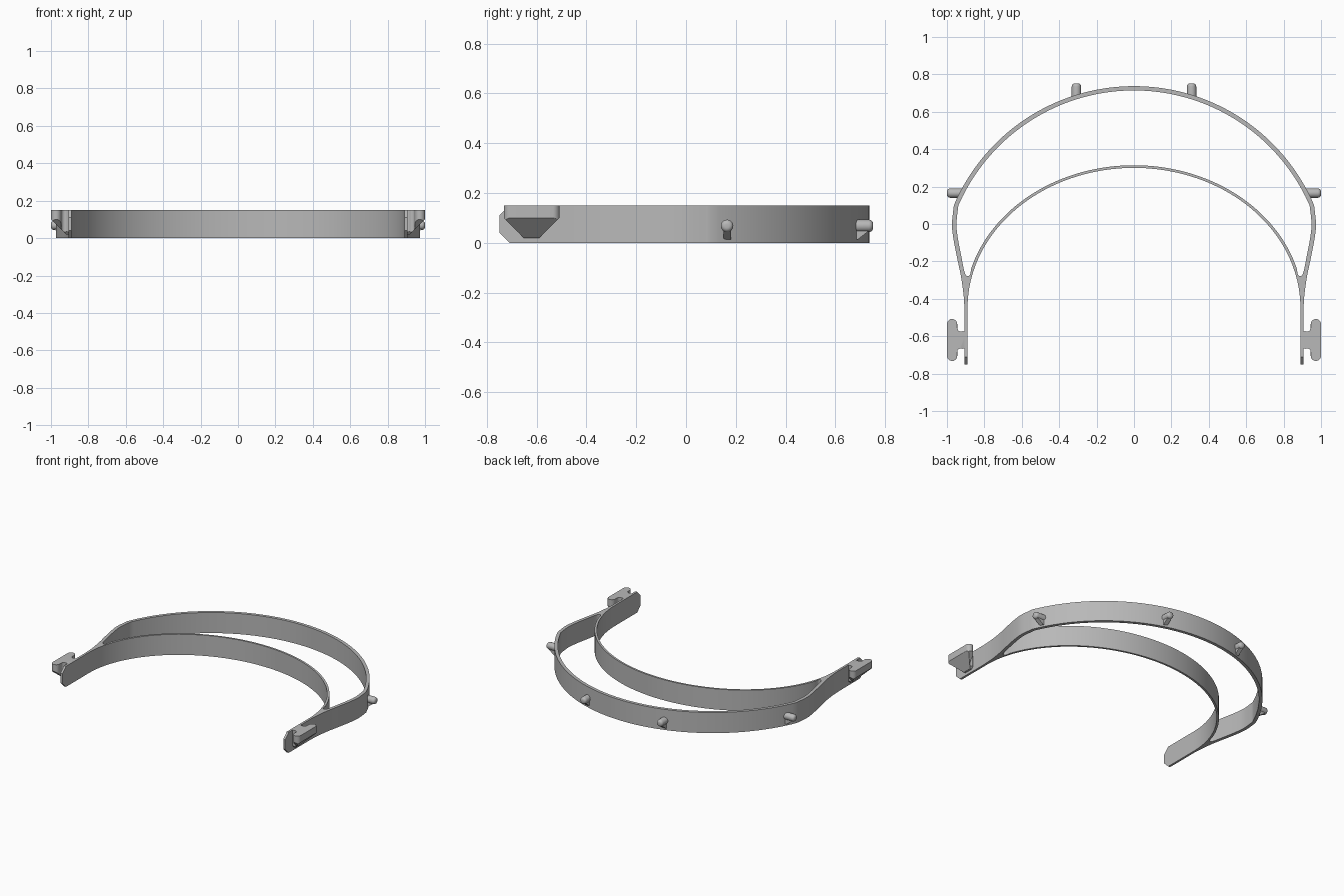
import bpy, bmesh
from math import sin, cos, pi, radians
from mathutils import Vector, Matrix

cube = bpy.data.objects.get("Cube")
if cube:
    bpy.data.objects.remove(cube, do_unlink=True)

HEIGHT = 0.15
grey = bpy.data.materials.new("plain grey plastic")
grey.use_nodes = True
colour = (0.48, 0.48, 0.48, 1)
grey.diffuse_color = colour
grey.node_tree.nodes["Principled BSDF"].inputs["Base Color"].default_value = colour


def arc(cx, cy, rx, ry, a0, a1, n):
    """Points along an elliptical arc, angles in degrees."""
    steps = [radians(a0 + (a1 - a0) * i / n) for i in range(n + 1)]
    return [(cx + rx * cos(a), cy + ry * sin(a)) for a in steps]


def smooth(points, n=6):
    """Catmull-Rom curve through the points."""
    p = [Vector(q) for q in points]
    p = [2 * p[0] - p[1]] + p + [2 * p[-1] - p[-2]]
    out = []
    for a, b, c, d in zip(p, p[1:], p[2:], p[3:]):
        for i in range(n):
            t = i / n
            out.append(tuple(0.5 * (2 * b + (c - a) * t + (2 * a - 5 * b + 4 * c - d) * t * t
                                    + (3 * b - a - 3 * c + d) * t ** 3)))
    return out + [tuple(p[-2])]


def plate(name, loops, z0, z1):
    """Extrude closed outlines (the second one is a hole) between two heights."""
    curve = bpy.data.curves.new(name, 'CURVE')
    curve.dimensions = '2D'
    curve.fill_mode = 'BOTH'
    curve.extrude = (z1 - z0) / 2
    for loop in loops:
        spline = curve.splines.new('POLY')
        spline.points.add(len(loop) - 1)
        for point, (x, y) in zip(spline.points, loop):
            point.co = (x, y, 0, 1)
        spline.use_cyclic_u = True
    obj = bpy.data.objects.new(name, curve)
    bpy.context.collection.objects.link(obj)
    select(obj)
    bpy.ops.object.convert(target='MESH')
    obj = bpy.context.object
    obj.data.transform(Matrix.Translation((0, 0, (z0 + z1) / 2)))
    return obj


def select(obj):
    bpy.ops.object.select_all(action='DESELECT')
    obj.select_set(True)
    bpy.context.view_layer.objects.active = obj


def cut(obj, planes):
    """Slice away everything on the normal side of each plane and cap it."""
    bm = bmesh.new()
    bm.from_mesh(obj.data)
    bmesh.ops.remove_doubles(bm, verts=bm.verts, dist=0.00005)
    for co, no in planes:
        bmesh.ops.bisect_plane(bm, geom=bm.verts[:] + bm.edges[:] + bm.faces[:], dist=1e-6,
                               plane_co=co, plane_no=Vector(no).normalized(), clear_outer=True)
        bmesh.ops.holes_fill(bm, edges=[e for e in bm.edges if e.is_boundary], sides=0)
    bmesh.ops.recalc_face_normals(bm, faces=bm.faces)
    bm.to_mesh(obj.data)
    bm.free()


def finish(obj):
    obj.data.materials.clear()
    obj.data.materials.append(grey)
    select(obj)
    bpy.ops.object.shade_smooth_by_angle(angle=radians(35))


# Headband: outer visor hoop and inner forehead hoop joined at the arms
outer = arc(0, -0.31, 1.047, 1.047, 90, 25, 40) + smooth(
    [(0.963, 0.1), (0.973, 0), (0.965, -0.08), (0.946, -0.18),
     (0.925, -0.28), (0.911, -0.38), (0.906, -0.46)]) + [(0.906, -0.75)]
inner = [(0.89, -0.75)] + arc(0, -0.45, 0.89, 0.75, 0, 90, 48)
half = outer + inner
# both ends of this half lie on the centre line, so they are not repeated
outline = half + [(-x, y) for x, y in reversed(half[1:-1])]
# start and end on the centre line: bridge them as one U-shaped outline
outline = half[:-1] + [(0, 0.3)] + [(-x, y) for x, y in reversed(half[1:-1])]

hole_half = arc(0, -0.31, 1.024, 1.024, 90, 25, 40) + smooth(
    [(0.939, 0.1), (0.949, 0), (0.941, -0.08), (0.922, -0.18), (0.909, -0.245),
     (0.9, -0.271), (0.888, -0.279), (0.876, -0.269), (0.871, -0.24)])
hole_half += arc(0, -0.45, 0.906, 0.764, 18, 90, 44)
hole = hole_half + [(-x, y) for x, y in reversed(hole_half[1:-1])]

band = plate("headband", [outline, hole], 0, HEIGHT)
cut(band, [((0, -0.71, 0), (0, -1, -1)), ((0, -0.71, HEIGHT), (0, -1, 1))])
finish(band)

# Strap clips: H-shaped hooks with tapered undersides
CLIP_Y = -0.62
clip_half = [(0.897, 0.045), (0.906, 0.045)]
clip_half += arc(0.9255, 0.0645, 0.0195, 0.0195, 240, 360, 8)
clip_half += arc(0.9725, 0.0845, 0.0275, 0.0275, 180, 0, 14)
clip_plan = clip_half + [(x, -y) for x, y in reversed(clip_half)]
for side, s in (("left", 1), ("right", -1)):
    clip = plate(side + "_strap_clip", [[(s * x, CLIP_Y + y) for x, y in clip_plan]], 0.02, HEIGHT)
    cut(clip, [((s, 0, 0.1), (s, 0, -1)),
               ((0, CLIP_Y + 0.112, 0.1), (0, 1, -1)),
               ((0, CLIP_Y - 0.112, 0.1), (0, -1, -1))])
    bevel = clip.modifiers.new("soft edges", 'BEVEL')
    bevel.width = 0.005
    bevel.segments = 2
    bevel.limit_method = 'ANGLE'
    bevel.angle_limit = radians(40)
    finish(clip)


# Visor pegs: rounded pins, each with a sloping fin underneath
def peg(name, x, y, length, angle):
    bm = bmesh.new()
    radius = 0.025
    bmesh.ops.create_cone(bm, cap_ends=True, segments=24, radius1=radius, radius2=radius, depth=length,
                          matrix=Matrix.Translation((length / 2, 0, 0)) @ Matrix.Rotation(pi / 2, 4, 'Y'))
    tip = [e for e in bm.edges if all(v.co.x > length - 0.001 for v in e.verts)]
    bmesh.ops.bevel(bm, geom=tip, offset=0.017, segments=4, profile=0.5, affect='EDGES')
    fin = [bm.verts.new((u, -0.015, z)) for u, z in
           ((0, 0), (length - 0.012, 0), (length - 0.012, -0.016), (0.015, -0.055), (0, -0.055))]
    face = bm.faces.new(fin)
    grown = bmesh.ops.extrude_face_region(bm, geom=[face])["geom"]
    bmesh.ops.translate(bm, vec=(0, 0.03, 0), verts=[g for g in grown if isinstance(g, bmesh.types.BMVert)])
    bmesh.ops.recalc_face_normals(bm, faces=bm.faces)
    mesh = bpy.data.meshes.new(name)
    bm.to_mesh(mesh)
    bm.free()
    obj = bpy.data.objects.new(name, mesh)
    bpy.context.collection.objects.link(obj)
    obj.location = (x, y, 0.068)
    obj.rotation_euler.z = angle
    finish(obj)


for side, s in (("left", 1), ("right", -1)):
    peg(side + "_back_peg", s * 0.308, 0.675, 0.077, pi / 2)
    peg(side + "_side_peg", s * 0.92, 0.165, 0.08, 0 if s > 0 else pi)
